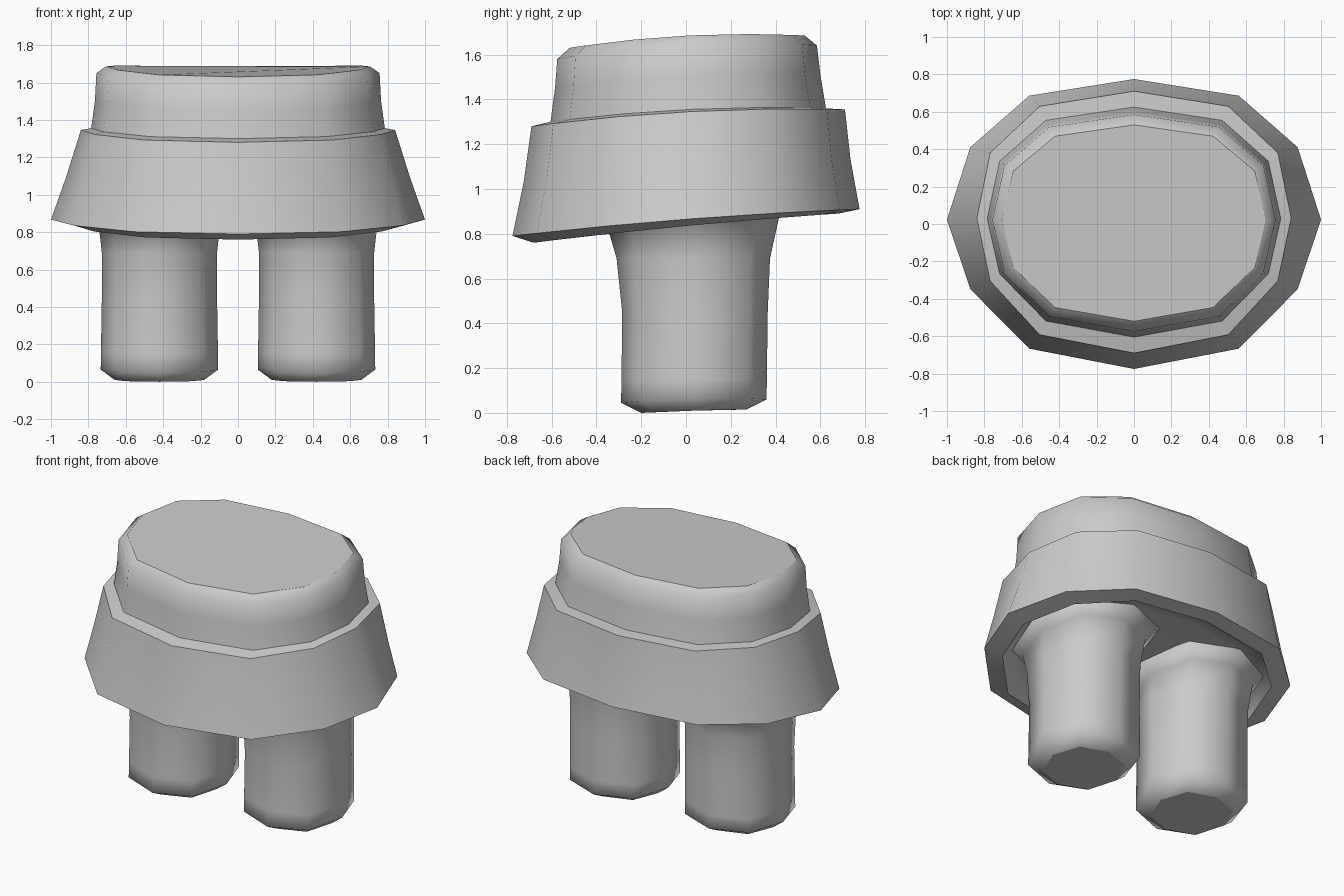
import bpy
import bmesh
import math

default_cube = bpy.data.objects.get("Cube")
if default_cube:
    bpy.data.objects.remove(default_cube, do_unlink=True)


def make_material(name, colour):
    material = bpy.data.materials.new(name)
    material.use_nodes = True
    material.diffuse_color = colour
    for node in material.node_tree.nodes:
        if node.type == 'BSDF_PRINCIPLED':
            node.inputs["Base Color"].default_value = colour
    return material


grey = make_material("plain grey", (0.6, 0.6, 0.6, 1))


def curved_ring(outline, ring, centre_x=0):
    """Fit a unit outline to a half width, a front/back depth and a curved height."""
    half_x, front, back, z_front, z_mid, z_back = ring
    slope = (z_back - z_front) / 2
    bend = (z_back + z_front) / 2 - z_mid
    points = []
    for u, v in outline:
        y = (front + back) / 2 + v * (back - front) / 2
        points.append((centre_x + u * half_x, y, z_mid + slope * v + bend * v * v))
    return points


def loft(name, rings, sharp):
    """Skin a stack of rings, cap both ends and crease the rings listed as sharp."""
    bm = bmesh.new()
    loops = [[bm.verts.new(p) for p in ring] for ring in rings]
    count = len(loops[0])
    for low, high in zip(loops, loops[1:]):
        for i in range(count):
            j = (i + 1) % count
            bm.faces.new((low[i], low[j], high[j], high[i]))
    bm.faces.new(list(reversed(loops[0])))
    bm.faces.new(loops[-1])
    bmesh.ops.recalc_face_normals(bm, faces=bm.faces[:])
    for face in bm.faces:
        face.smooth = True
    for index in sharp:
        loop = loops[index]
        for i in range(count):
            bm.edges.get((loop[i], loop[(i + 1) % count])).smooth = False
    mesh = bpy.data.meshes.new(name)
    bm.to_mesh(mesh)
    bm.free()
    mesh.materials.append(grey)
    obj = bpy.data.objects.new(name, mesh)
    bpy.context.scene.collection.objects.link(obj)


def body_outline(fullness):
    """Twelve-sided outline mirrored from one half; fullness rounds out its corners."""
    inner, outer = 0.56 + 0.04 * fullness, 0.875 + 0.04 * fullness
    half = [(0, -1), (inner, -0.86), (outer, -0.45), (1, 0.03),
            (outer, 0.53), (inner, 0.885), (0, 1)]
    return half + [(-u, v) for u, v in reversed(half[1:-1])]


# Body: shallow hollow under the skirt, flared skirt, ledge, waist and bevelled top
body_rings = [
    (0.72, -0.52, 0.54, 0.85, 0.91, 0.94),
    (0.83, -0.62, 0.63, 0.82, 0.89, 0.93),
    (0.88, -0.68, 0.68, 0.76, 0.835, 0.89),
    (1.00, -0.775, 0.775, 0.79, 0.865, 0.91),
    (0.92, -0.725, 0.735, 1.03, 1.09, 1.13),
    (0.84, -0.69, 0.71, 1.28, 1.345, 1.355),
    (0.785, -0.605, 0.625, 1.30, 1.355, 1.36),
    (0.765, -0.585, 0.60, 1.45, 1.50, 1.51),
    (0.757, -0.575, 0.585, 1.58, 1.65, 1.64),
    (0.705, -0.52, 0.53, 1.63, 1.685, 1.685),
]
body_points = []
for i, ring in enumerate(body_rings):
    fullness = min(1, max(0, (i - 3) / 2))
    body_points.append(curved_ring(body_outline(fullness), ring))
loft("body", body_points, (2, 3, 5, 6, 9))

# Legs: eight-sided columns with a bevelled foot and a top flaring into the body
leg_outline = []
for k in range(8):
    angle = k * math.pi / 4
    reach = 1.05 if k % 2 else 1
    leg_outline.append((reach * math.cos(angle), reach * math.sin(angle)))

leg_rings = [
    (0.24, -0.20, 0.27, 0.0, 0.01, 0.015),
    (0.314, -0.29, 0.36, 0.045, 0.065, 0.06),
    (0.313, -0.288, 0.361, 0.15, 0.15, 0.15),
    (0.308, -0.285, 0.365, 0.45, 0.45, 0.45),
    (0.308, -0.31, 0.375, 0.69, 0.69, 0.69),
    (0.325, -0.345, 0.415, 0.81, 0.84, 0.87),
    (0.42, -0.46, 0.51, 0.89, 0.92, 0.95),
]
for side, x in (("left", 0.42), ("right", -0.42)):
    loft(side + "_leg", [curved_ring(leg_outline, r, x) for r in leg_rings], (0,))
